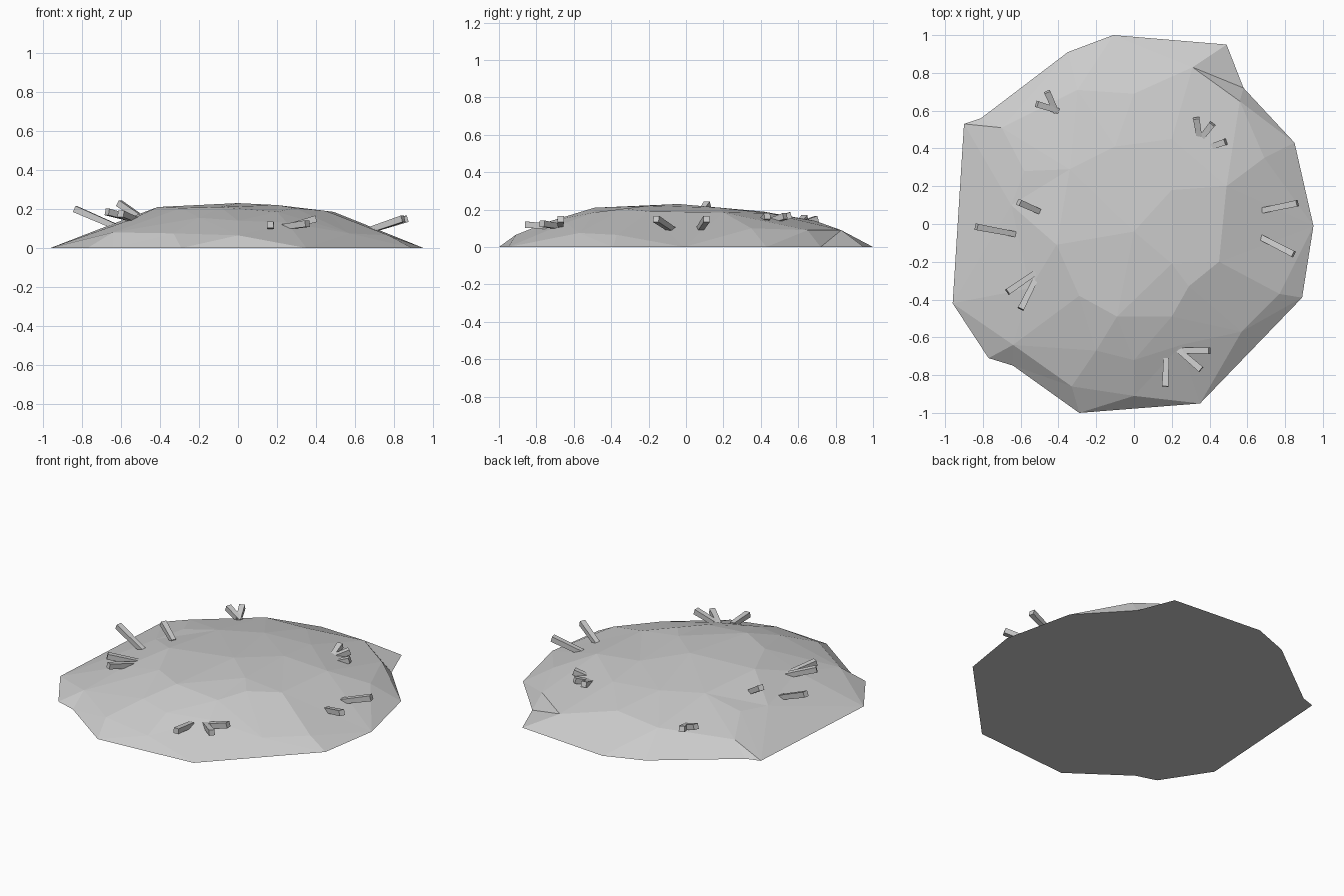
import bpy, bmesh
from mathutils import Vector, geometry

if "Cube" in bpy.data.objects:
    bpy.data.objects.remove(bpy.data.objects["Cube"])

# Ground outline of the mound, and surface points with heights
outline = [(-.11, 1), (-.35, .91), (-.81, .56), (-.90, .53), (-.96, -.42), (-.77, -.71),
           (-.64, -.75), (-.29, -1), (.35, -.95), (.89, -.39), (.95, -.01), (.85, .43),
           (.58, .72), (.49, .95)]
peaks = [(0, -.04, .23), (-.41, -.11, .21), (-.1, .41, .19), (-.34, .29, .19), (.2, .45, .18),
         (.49, .2, .185), (.45, -.2, .19), (.2, -.21, .22), (.29, -.33, .205), (.2, -.49, .185),
         (-.09, -.49, .21), (-.29, -.38, .205), (-.64, -.64, .08), (-.2, -.67, .155),
         (0, -.72, .14), (0, -.91, .065), (-.33, -.86, .075), (.25, -.64, .13),
         (.57, -.57, .075), (.77, -.37, .065), (.56, .65, .09), (.31, .83, .09),
         (0, .69, .14), (-.3, .71, .12), (-.7, .51, .075), (.69, .35, .1),
         (-.58, .28, .135), (-.65, .1, .12), (-.55, -.34, .145), (.2, .18, .21)]


def make_object(name, bm):
    bmesh.ops.recalc_face_normals(bm, faces=bm.faces)
    mesh = bpy.data.meshes.new(name)
    bm.to_mesh(mesh)
    bm.free()
    obj = bpy.data.objects.new(name, mesh)
    bpy.context.collection.objects.link(obj)
    return obj


# Mound: triangulated faceted top over a flat base
points = [Vector((x, y, 0)) for x, y in outline] + [Vector(p) for p in peaks]
n = len(outline)
flat, _, faces, origin, _, _ = geometry.delaunay_2d_cdt(
    [p.xy for p in points], [], [list(range(n))], 1, 1e-5)
bm = bmesh.new()
verts = [bm.verts.new((p.x, p.y, points[o[0]].z if o else 0)) for p, o in zip(flat, origin)]
for face in faces:
    bm.faces.new([verts[i] for i in face])
bm.faces.new([next(v for v, o in zip(verts, origin) if i in o) for i in range(n)])
make_object("mound", bm)


# Shards: small square sticks poking out of the mound
def shard(name, base, tip, width=.034):
    base, tip = Vector(base), Vector(tip)
    axis = (tip - base).normalized()
    side = axis.cross(Vector((0, 0, 1))).normalized()
    up = side.cross(axis)
    bm = bmesh.new()
    rings = []
    for centre, w in ((base - axis * .02, width * .85), (tip, width)):
        rings.append([bm.verts.new(centre + (side * a + up * b) * w / 2)
                      for a, b in ((-1, -1), (1, -1), (1, 1), (-1, 1))])
    for i in range(4):
        j = (i + 1) % 4
        bm.faces.new((rings[0][i], rings[0][j], rings[1][j], rings[1][i]))
    for ring in rings:
        bm.faces.new(ring)
    make_object(name, bm)


shards = [((-.65, -.05, .12), (-.835, -.015, .2)), ((-.52, .075, .17), (-.61, .115, .23)),
          ((-.54, -.27, .15), (-.67, -.36, .185)), ((-.53, -.31, .145), (-.60, -.45, .175)),
          ((.67, -.07, .09), (.845, -.16, .15)), ((.67, .07, .09), (.865, .11, .15)),
          ((.17, -.73, .11), (.165, -.86, .12)), ((.25, -.68, .11), (.355, -.77, .125)),
          ((.26, -.67, .11), (.40, -.67, .15)), ((.345, .46, .14), (.33, .56, .17)),
          ((.36, .46, .14), (.415, .53, .165)), ((.41, .41, .14), (.485, .435, .165)),
          ((-.42, .61, .12), (-.46, .70, .15)), ((-.42, .605, .12), (-.515, .635, .155))]
for i, (base, tip) in enumerate(shards):
    shard(f"shard_{i + 1}", base, tip)
